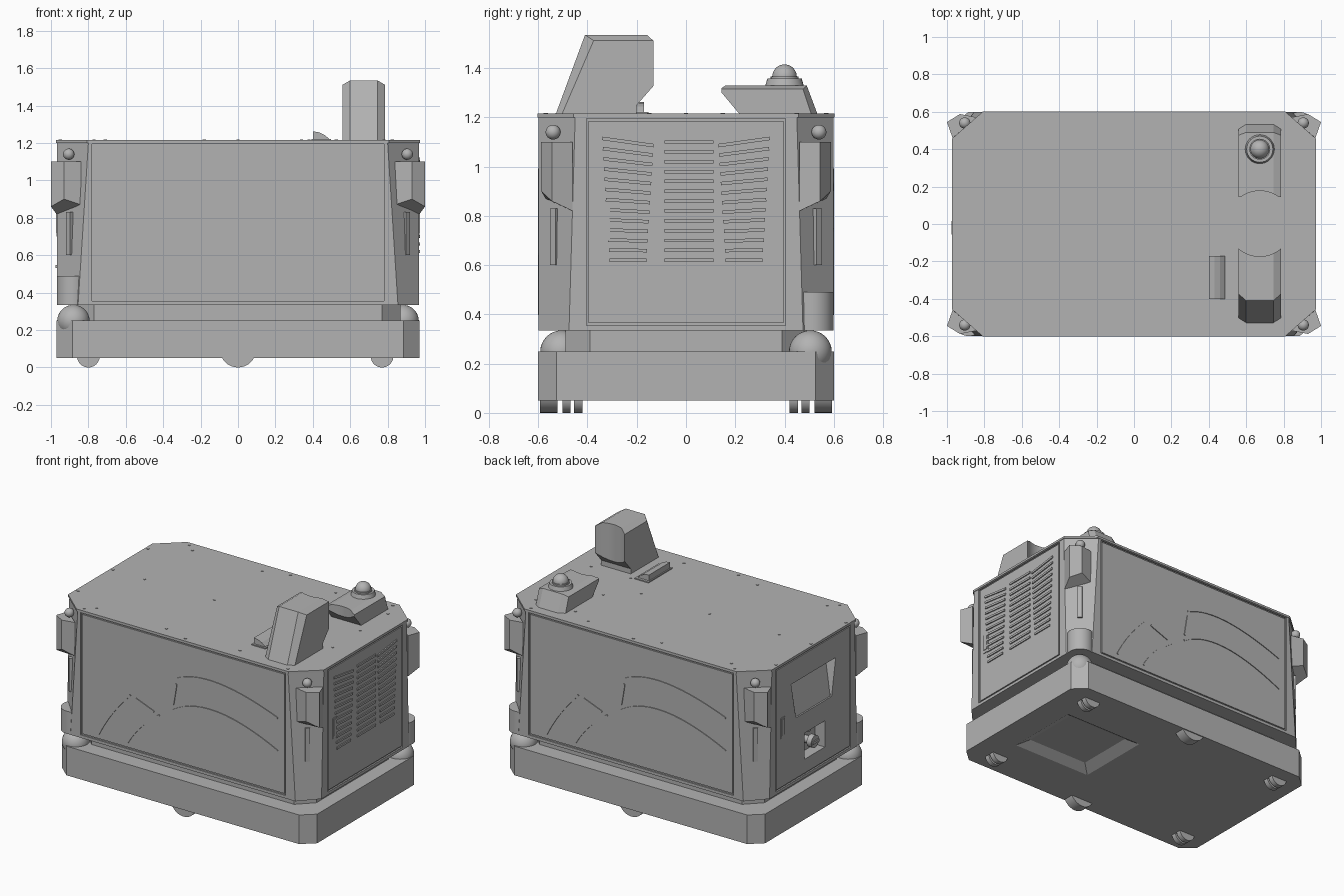
import bpy, bmesh, math
from mathutils import Matrix, Vector

if "Cube" in bpy.data.objects:
    bpy.data.objects.remove(bpy.data.objects["Cube"])

GREY = (0.45, 0.45, 0.45, 1)
paint = bpy.data.materials.new("grey paint")
paint.use_nodes = True
paint.diffuse_color = GREY
paint.node_tree.nodes["Principled BSDF"].inputs["Base Color"].default_value = GREY


def finish(name, bm, smooth=False):
    bmesh.ops.recalc_face_normals(bm, faces=bm.faces)
    mesh = bpy.data.meshes.new(name)
    bm.to_mesh(mesh)
    bm.free()
    mesh.materials.append(paint)
    ob = bpy.data.objects.new(name, mesh)
    bpy.context.collection.objects.link(ob)
    if smooth:
        bpy.ops.object.select_all(action="DESELECT")
        ob.select_set(True)
        bpy.context.view_layer.objects.active = ob
        bpy.ops.object.shade_smooth_by_angle(angle=math.radians(35))
    return ob


def loft(name, rings):
    """Skin equal-length rings of points and cap both ends."""
    bm = bmesh.new()
    rows = [[bm.verts.new(p) for p in ring] for ring in rings]
    n = len(rows[0])
    for a, b in zip(rows, rows[1:]):
        for i in range(n):
            j = (i + 1) % n
            bm.faces.new((a[i], a[j], b[j], b[i]))
    bm.faces.new(rows[0])
    bm.faces.new(rows[-1])
    return finish(name, bm)


def octagon(hx, hy, cx, cy, z):
    pts = []
    for sx, sy in ((1, 1), (-1, 1), (-1, -1), (1, -1)):
        pair = [(sx * hx, sy * (hy - cy), z), (sx * (hx - cx), sy * hy, z)]
        pts += pair if sx * sy > 0 else pair[::-1]
    return pts


def add_box(bm, loc, size, rot=Matrix()):
    m = Matrix.Translation(loc) @ rot @ Matrix.Diagonal((*size, 1))
    bmesh.ops.create_cube(bm, size=1, matrix=m)


def box(name, loc, size, rot=Matrix()):
    bm = bmesh.new()
    add_box(bm, loc, size, rot)
    return finish(name, bm)


def add_cyl(bm, loc, r, depth, axis="Z", r2=None, sides=32):
    rot = {"Z": Matrix(), "Y": Matrix.Rotation(math.pi / 2, 4, "X"),
           "X": Matrix.Rotation(math.pi / 2, 4, "Y")}[axis]
    bmesh.ops.create_cone(bm, cap_ends=True, segments=sides, radius1=r,
                          radius2=r if r2 is None else r2, depth=depth,
                          matrix=Matrix.Translation(loc) @ rot)


def cyl(name, *args, **kw):
    bm = bmesh.new()
    add_cyl(bm, *args, **kw)
    return finish(name, bm, True)


def ball(name, loc, r):
    bm = bmesh.new()
    bmesh.ops.create_uvsphere(bm, u_segments=32, v_segments=16, radius=r,
                              matrix=Matrix.Translation(loc))
    return finish(name, bm, True)


def cut(targets, cutter):
    cutter.hide_render = True
    for ob in targets:
        mod = ob.modifiers.new("cut", "BOOLEAN")
        mod.operation, mod.solver, mod.object = "DIFFERENCE", "EXACT", cutter
        bpy.context.view_layer.objects.active = ob
        bpy.ops.object.modifier_apply(modifier=mod.name)
    bpy.data.objects.remove(cutter)


# Chassis, neck, tapered body and lid
base = loft("base", [octagon(0.97, 0.6, 0.085, 0.075, z) for z in (0.05, 0.25)])
loft("neck", [octagon(0.87, 0.49, 0.1, 0.1, z) for z in (0.24, 0.34)])
body = loft("body", [octagon(0.968, 0.598, 0.113, 0.123, 0.335),
                     octagon(0.968, 0.598, 0.168, 0.148, 1.2)])
loft("lid", [octagon(0.972, 0.602, 0.165, 0.145, z) for z in (1.2, 1.215)])

# Underside hatch with sloping walls
cut([base], loft("hatch_cutter", [
    [(0.475 + sx * hx, sy * hy, z) for sx, sy in ((1, 1), (-1, 1), (-1, -1), (1, -1))]
    for hx, hy, z in ((0.31, 0.27, 0.04), (0.3, 0.26, 0.05), (0.23, 0.2, 0.09))]))

# Side and end panels set into shallow recesses
panels = {}
for s, side, end in ((-1, "front", "left_end"), (1, "back", "right_end")):
    cut([body], box("recess", (0, s * 0.6, 0.775), (1.56, 0.024, 0.84)))
    box(side + "_panel", (0, s * 0.588, 0.775), (1.54, 0.015, 0.82))
    cut([body], box("recess", (s * 0.97, 0, 0.775), (0.024, 0.81, 0.84)))
    panels[s] = box("end_panel_" + ("b" if s > 0 else "a"),
                    (s * 0.958, 0, 0.775), (0.015, 0.79, 0.82))

# Screen recess and stop button niche in one end
end = [body, panels[-1]]
outer = ((0.24, 1.03), (-0.25, 1.03), (-0.21, 0.78), (0.19, 0.78))
cut(end, loft("screen_cutter", [
    [(-1, y, z) for y, z in outer],
    [(-0.89 if z > 1 else -0.955, y * 0.96, z) for y, z in outer]]))
cut(end, box("niche_cutter", (-0.95, -0.02, 0.55), (0.12, 0.22, 0.18)))
cyl("stop_button_stem", (-0.91, -0.02, 0.54), 0.025, 0.05, "X")
cyl("stop_button", (-0.95, -0.02, 0.54), 0.042, 0.035, "X")
box("stop_button_grip", (-0.97, -0.02, 0.54), (0.012, 0.07, 0.018))
cyl("key_switch", (-0.9, -0.02, 0.615), 0.018, 0.05, "X")

# Latches on the ends
for s in (-1, 1):
    box("latch_frame", (s * 0.966, -s * 0.332, 0.77), (0.008, 0.045, 0.14))
    box("latch_lever", (s * 0.971, -s * 0.332, 0.775), (0.006, 0.03, 0.11))

# Fanned louvres on the other end
bm = bmesh.new()
for i in range(13):
    z = 0.62 + 0.04 * i
    add_box(bm, (0.967, 0.012, z), (0.012, 0.2, 0.014))
    for s in (-1, 1):
        rot = Matrix.Rotation(s * math.radians(8) * i / 12, 4, "X")
        add_box(bm, (0.967, s * 0.236, z), (0.012, 0.15 + 0.005 * i, 0.014), rot)
finish("louvres", bm)

# Curved trim lines on both long sides
def trim(bm, s, p0, p1, p2, steps=14):
    """Ribbon through three points."""
    p0, p1, p2 = Vector(p0), Vector(p1), Vector(p2)
    mid = 2 * p1 - (p0 + p2) / 2
    pts = [p0 * (1 - t) ** 2 + mid * 2 * t * (1 - t) + p2 * t * t
           for t in (k / steps for k in range(steps + 1))]
    for a, b in zip(pts, pts[1:]):
        d, c = b - a, (a + b) / 2
        rot = Matrix.Rotation(-s * math.atan2(d.y, d.x), 4, "Y")
        add_box(bm, (s * c.x, -s * 0.597, c.y), (d.length, 0.008, 0.01), rot)


lines = [((-0.08, 0.71), (0.26, 0.787), (0.72, 0.645)),
         ((-0.05, 0.935), (0.27, 0.985), (0.72, 0.87)),
         ((-0.075, 0.75), (-0.062, 0.825), (-0.05, 0.9)),
         ((-0.64, 0.4), (-0.535, 0.573), (-0.4, 0.73)),
         ((-0.42, 0.4), (-0.315, 0.54), (-0.18, 0.65)),
         ((-0.36, 0.717), (-0.29, 0.69), (-0.22, 0.663))]
for s, name in ((1, "front_trim"), (-1, "back_trim")):
    bm = bmesh.new()
    for line in lines:
        trim(bm, s, *line)
    finish(name, bm)

# Corner fittings: lamp pod, knob and light bar
pod = ((0.84, 0.57, 0.87), (0.93, 0.588, 0.9), (1.0, 0.545, 0.86), (0.97, 0.46, 0.82))
for sx in (-1, 1):
    for sy in (-1, 1):
        tops = [(sx * x, sy * y, 1.1) for x, y, z in pod]
        loft("corner_pod", [[(sx * x, sy * y, z) for x, y, z in pod], tops])
        ball("corner_knob", (sx * 0.905, sy * 0.54, 1.14), 0.03)
        box("light_bar", (sx * 0.9, sy * 0.532, 0.715), (0.03, 0.025, 0.23),
            Matrix.Rotation(sx * sy * math.radians(-48), 4, "Z"))

# Scanners on two opposite corners
for s in (-1, 1):
    cyl("scanner_housing", (s * 0.884, s * 0.514, 0.4125), 0.085, 0.155)
    ball("scanner_dome", (s * 0.88, s * 0.505, 0.248), 0.087)

# Console tower and beacon mount, both hollowed by one round cut
def slab(name, full, inset):
    return loft(name, [[(x, y, z) for y, z in prof] for x, prof in
                       ((0.56, inset), (0.6, full), (0.745, full), (0.785, inset))])


under = [(-0.13, 1.33), (-0.2, 1.25), (-0.2, 1.21)]
tower = slab("console_tower", [(-0.53, 1.21), (-0.41, 1.535), (-0.13, 1.535)] + under,
             [(-0.505, 1.21), (-0.375, 1.512), (-0.13, 1.512)] + under)
nose = [(0.22, 1.21), (0.145, 1.3)]
mount = slab("beacon_mount", nose + [(0.145, 1.33), (0.49, 1.33), (0.535, 1.21)],
             nose + [(0.145, 1.315), (0.475, 1.315), (0.51, 1.21)])
cut([tower, mount], cyl("round_cutter", (0.6725, 0.002, 1.43), 0.175, 0.4, sides=64))
cyl("beacon_base", (0.6725, 0.4, 1.343), 0.078, 0.028, r2=0.07)
cyl("beacon_collar", (0.6725, 0.4, 1.36), 0.056, 0.012)
ball("beacon_dome", (0.6725, 0.4, 1.365), 0.05)

# Connector block beside the tower
prof = [(0.4, 1.21), (0.4, 1.262), (0.43, 1.258), (0.46, 1.245), (0.485, 1.225), (0.49, 1.21)]
loft("connector_block", [[(x, y, z) for x, z in prof] for y in (-0.4, -0.17)])
box("connector_plate", (0.445, -0.283, 1.218), (0.105, 0.26, 0.008))

# Wheels: twin castors at the corners, single drive wheels amidships
for s in (-1, 1):
    cyl("drive_wheel", (0, s * 0.557, 0.097), 0.097, 0.072, "Y")
    for x in (-0.8, 0.77):
        for y in (0.438, 0.485):
            cyl("castor_wheel", (x, s * y, 0.061), 0.061, 0.034, "Y")

# Lid screws
bm = bmesh.new()
spots = [(x, y) for y in (-0.52, 0.52) for x in (-0.71, -0.18, 0.38)]
spots += [(x, y) for y in (-0.57, 0.57) for x in (-0.77, 0, 0.78)]
spots += [(x, y) for y in (-0.15, 0.15, 0.45) for x in (0.525, 0.825)]
spots += [(x, 0) for x in (-0.95, -0.71, -0.18, 0.34)] + [(-0.95, -0.38), (-0.95, 0.38)]
for x, y in spots:
    add_cyl(bm, (x, y, 1.216), 0.009, 0.005, sides=10)
finish("lid_screws", bm)
